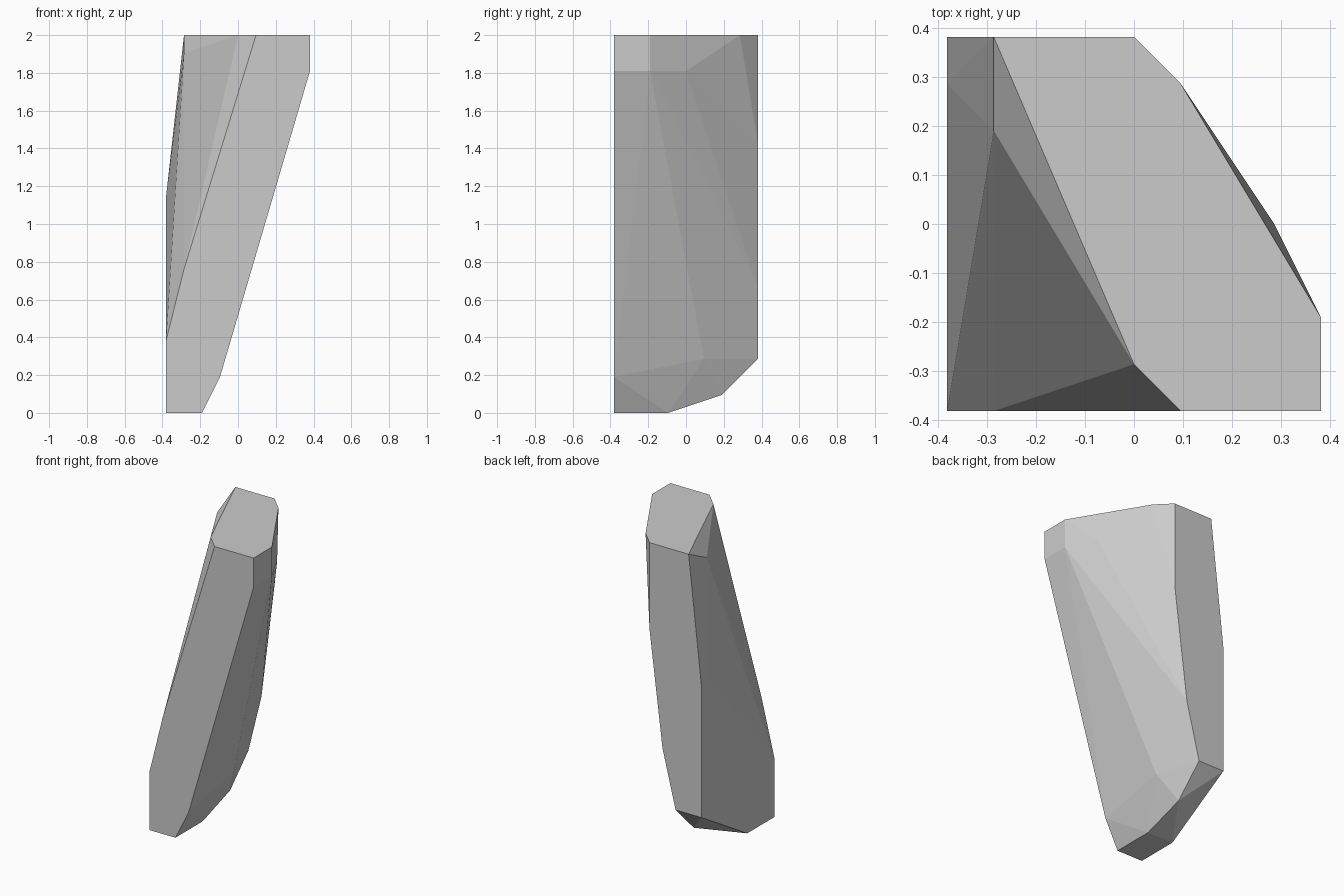
import bpy, bmesh, math

if "Cube" in bpy.data.objects:
    bpy.data.objects.remove(bpy.data.objects["Cube"])

U = 2 / 21  # modelling step: the rock is 21 steps tall

# Flat front outline (y = -4) as x, z
front = [(1, 21), (4, 21), (4, 19), (-1, 2), (-2, 0), (-4, 0), (-4, 4), (-3, 8)]
# Flat back outline (y = 4) as x, z
back = [(-3, 21), (0, 21), (0, 15), (-1, 7), (-2, 3), (-4, 3), (-4, 12)]
# Corners between the two outlines
middle = [
    (0, -3, 21), (1, 3, 21), (4, -2, 21),      # top rim
    (4, -2, 19), (3, 0, 19), (-1, 1, 3),       # right side
    (-3, 2, 20), (-4, 3, 12),                  # left side
    (-4, -1, 0), (-2, -1, 0), (-2, 2, 1),      # base
]
points = [(x, -4, z) for x, z in front] + [(x, 4, z) for x, z in back] + middle

# Faceted rock: hull around the outlines, coplanar triangles merged
bm = bmesh.new()
for x, y, z in points:
    bm.verts.new((x * U, y * U, z * U))
hull = bmesh.ops.convex_hull(bm, input=bm.verts)
loose = [v for v in bm.verts if not v.link_faces]
bmesh.ops.delete(bm, geom=loose, context='VERTS')
bmesh.ops.dissolve_limit(bm, angle_limit=math.radians(0.2),
                         verts=bm.verts, edges=bm.edges)
bmesh.ops.recalc_face_normals(bm, faces=bm.faces)

mesh = bpy.data.meshes.new("rock_shard")
bm.to_mesh(mesh)
bm.free()
bpy.context.collection.objects.link(bpy.data.objects.new("rock_shard", mesh))
